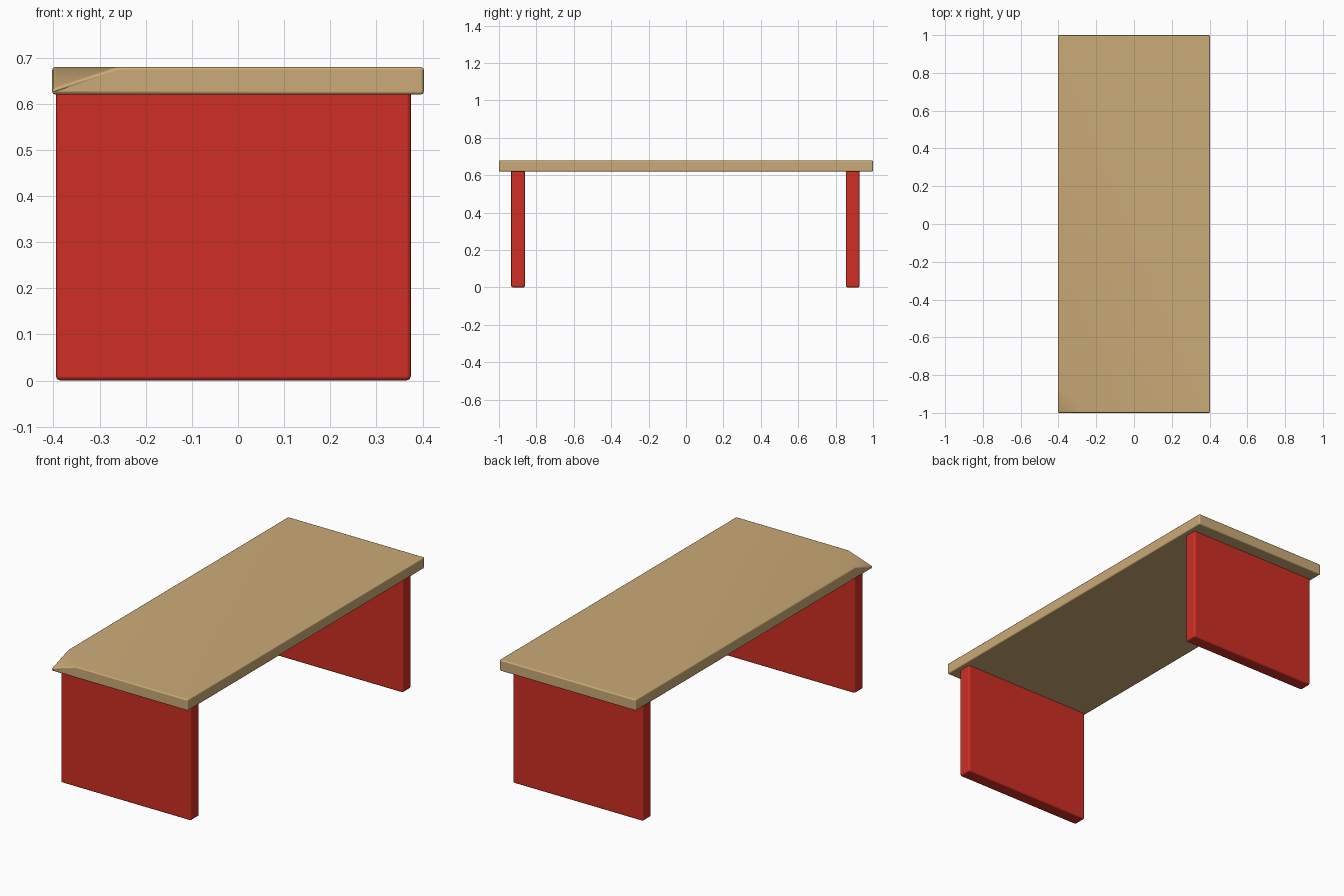
import bpy, bmesh
from mathutils import Vector

old = bpy.data.objects.get("Cube")
if old:
    bpy.data.objects.remove(old, do_unlink=True)


def material(name, rgb):
    m = bpy.data.materials.new(name)
    m.use_nodes = True
    m.diffuse_color = (*rgb, 1)
    m.node_tree.nodes["Principled BSDF"].inputs["Base Color"].default_value = (*rgb, 1)
    return m


def slab(name, low, high, mat, bevel, worn_corner=False):
    """Box between two corners with softly rounded edges."""
    low, high = Vector(low), Vector(high)
    bm = bmesh.new()
    bmesh.ops.create_cube(bm, size=1)
    bmesh.ops.scale(bm, vec=high - low, verts=bm.verts)
    bmesh.ops.translate(bm, vec=(low + high) / 2, verts=bm.verts)
    if worn_corner:
        # Slanted cut that takes the upper corner off the front end
        cut = bmesh.ops.bisect_plane(
            bm, geom=bm.verts[:] + bm.edges[:] + bm.faces[:],
            plane_co=(low.x, low.y, low.z + 0.012), plane_no=(-1, -1, 3), clear_outer=True)
        edges = [e for e in cut["geom_cut"] if isinstance(e, bmesh.types.BMEdge)]
        bmesh.ops.holes_fill(bm, edges=edges)
        bmesh.ops.recalc_face_normals(bm, faces=bm.faces)
    for f in bm.faces:
        f.smooth = True
    mesh = bpy.data.meshes.new(name)
    bm.to_mesh(mesh)
    bm.free()
    mesh.materials.append(mat)
    obj = bpy.data.objects.new(name, mesh)
    bpy.context.collection.objects.link(obj)
    soft = obj.modifiers.new("soft_edges", "BEVEL")
    soft.width = bevel
    soft.segments = 2
    soft.limit_method = "ANGLE"
    soft.harden_normals = True
    return obj


wood = material("light_wood", (0.60, 0.405, 0.185))
red = material("red_paint", (0.62, 0.028, 0.018))

# Long plank top
slab("bench_top", (-0.403, -1, 0.62), (0.403, 1, 0.68), wood, 0.008, worn_corner=True)

# Solid panel legs near both ends, reaching slightly into the top
slab("front_leg_panel", (-0.395, -0.935, 0), (0.375, -0.86, 0.63), red, 0.01)
slab("back_leg_panel", (-0.395, 0.855, 0), (0.375, 0.928, 0.63), red, 0.01)
